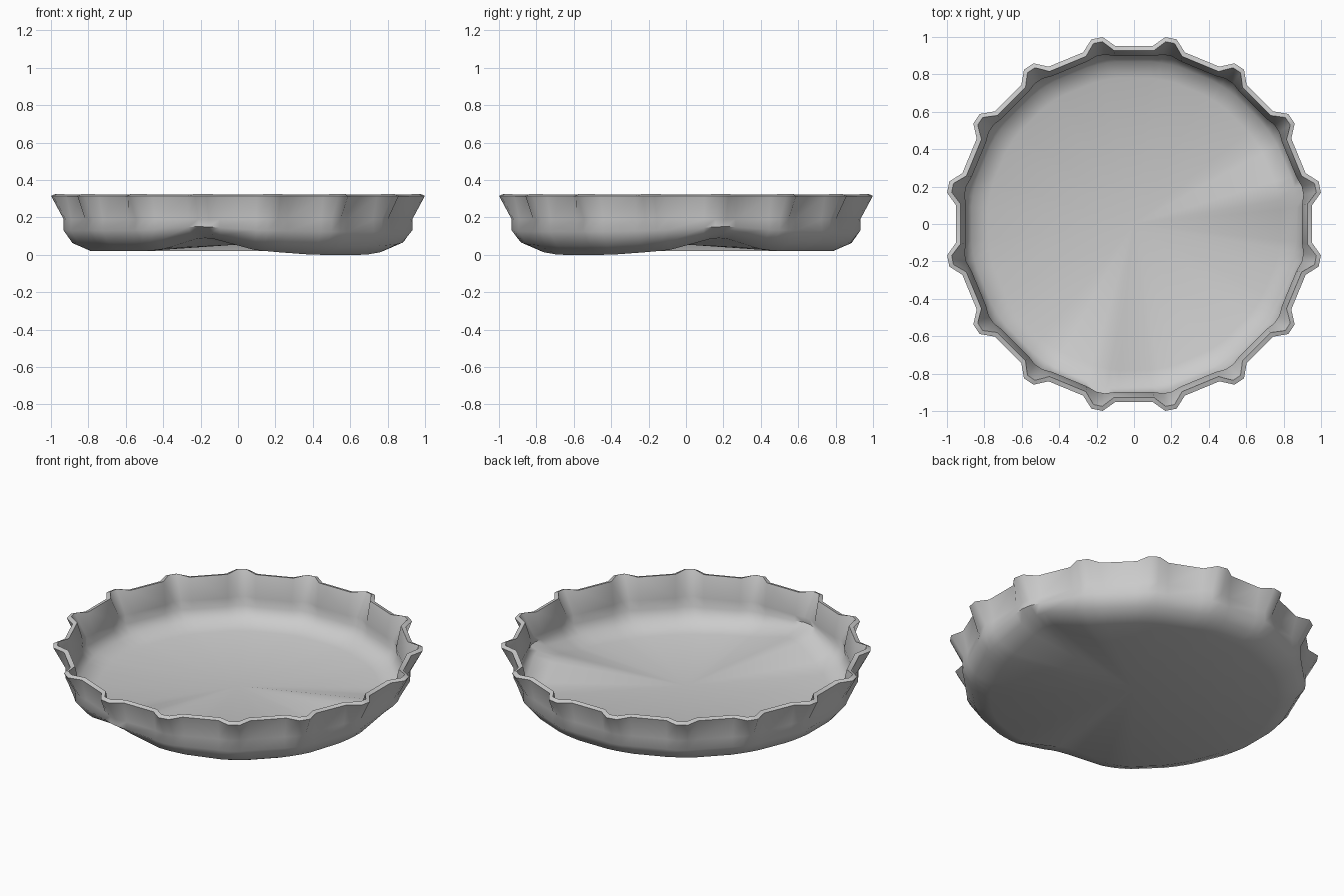
import bpy, bmesh, math

if "Cube" in bpy.data.objects:
    bpy.data.objects.remove(bpy.data.objects["Cube"])

# Four rim points per flute, 16 flutes: (angle in degrees, is_peak)
angles = []
for k in range(16):
    for a, peak in ((-6.0, 0), (6.0, 0), (9.5, 1), (13.0, 1)):
        angles.append((k * 22.5 + a, peak))

# Rows of the outer wall: valley radius, peak radius, height, share of base unevenness
rows = [
    (0.79, 0.79, 0.02, 1.0),
    (0.89, 0.89, 0.063, 0.75),
    (0.935, 0.945, 0.13, 0.3),
    (0.93, 0.945, 0.19, 0.0),
    (0.957, 1.013, 0.315, 0.0),
]


def diff(a, b):
    return (a - b + 180) % 360 - 180


def unevenness(a):
    # two dents beside one sagging sector of the base
    dent = sum(0.07 * math.exp(-(diff(a, c) / 13) ** 2) for c in (-103, 13))
    sag = 0.02 * math.exp(-(diff(a, -45) / 28) ** 4)
    return dent - sag


# Outer skin of the dish
bm = bmesh.new()
rings = []
for valley, top, z, share in rows:
    ring = []
    for a, peak in angles:
        r = top if peak else valley
        t = math.radians(a)
        ring.append(bm.verts.new((r * math.cos(t), r * math.sin(t),
                                  z + share * unevenness(a))))
    rings.append(ring)
n = len(angles)
for lo, hi in zip(rings, rings[1:]):
    for i in range(n):
        j = (i + 1) % n
        bm.faces.new((lo[i], lo[j], hi[j], hi[i]))

# Base fan around a slightly raised centre
centre = bm.verts.new((0, 0, 0.055))
for i in range(n):
    bm.faces.new((centre, rings[0][(i + 1) % n], rings[0][i]))

mesh = bpy.data.meshes.new("fluted_dish")
bm.to_mesh(mesh)
bm.free()
dish = bpy.data.objects.new("fluted_dish", mesh)
bpy.context.collection.objects.link(dish)
bpy.context.view_layer.objects.active = dish
dish.select_set(True)

# Wall thickness, inwards
solid = dish.modifiers.new("thickness", 'SOLIDIFY')
solid.thickness = 0.027
solid.offset = -1
bpy.ops.object.modifier_apply(modifier=solid.name)
bpy.ops.object.shade_smooth_by_angle(angle=math.radians(55))
